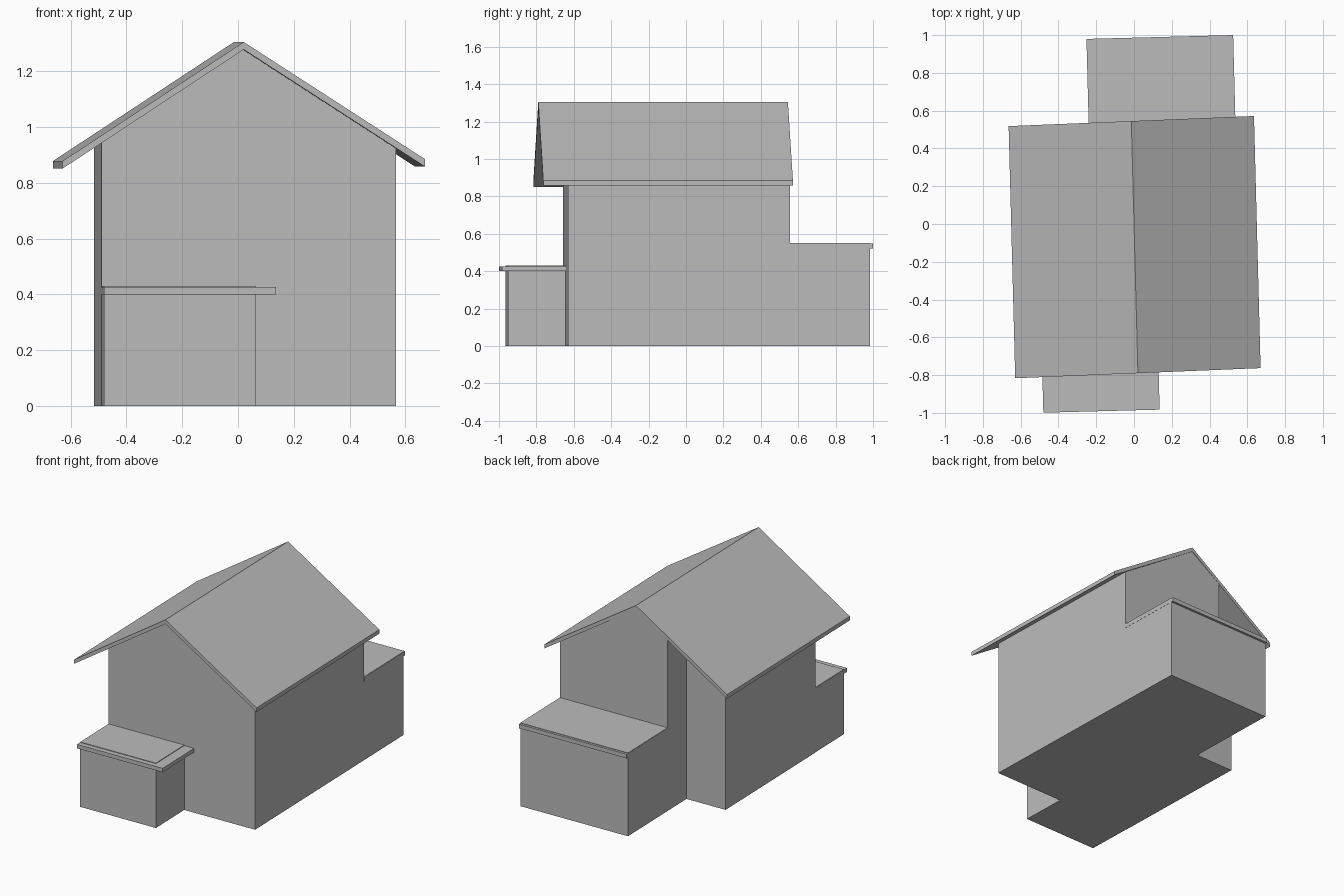
import bpy, bmesh, math

if "Cube" in bpy.data.objects:
    bpy.data.objects.remove(bpy.data.objects["Cube"])

ANGLE = math.radians(1.5)      # the whole house is turned slightly
C, S = math.cos(ANGLE), math.sin(ANGLE)
RIDGE, HALF = 1.278, 0.65      # underside of the ridge, half width of the roof
LEFT_EAVE, RIGHT_EAVE = 0.851, 0.858

grey = bpy.data.materials.new("plain grey")
grey.diffuse_color = (0.5, 0.5, 0.5, 1)
grey.use_nodes = True
grey.node_tree.nodes["Principled BSDF"].inputs["Base Color"].default_value = grey.diffuse_color


def make(name, verts, faces):
    """Mesh object from house-aligned points, turned into place."""
    me = bpy.data.meshes.new(name)
    me.from_pydata([(x * C - y * S, x * S + y * C, z) for x, y, z in verts], [], faces)
    bm = bmesh.new()
    bm.from_mesh(me)
    bmesh.ops.recalc_face_normals(bm, faces=bm.faces)
    bm.to_mesh(me)
    bm.free()
    me.materials.append(grey)
    ob = bpy.data.objects.new(name, me)
    bpy.context.collection.objects.link(ob)
    return ob


def prism(name, pts, z0, top, top_faces=None):
    """Footprint raised from z0 to the height top(x)."""
    n = len(pts)
    verts = [(x, y, z0) for x, y in pts] + [(x, y, top(x)) for x, y in pts]
    faces = [tuple(range(n))[::-1]]
    faces += [(i, (i + 1) % n, (i + 1) % n + n, i + n) for i in range(n)]
    faces += [tuple(i + n for i in f) for f in (top_faces or [range(n)])]
    return make(name, verts, faces)


def block(name, x0, x1, y0, y1, z0, z1):
    return prism(name, [(x0, y0), (x1, y0), (x1, y1), (x0, y1)], z0, lambda x: z1)


def under_roof(x):
    eave = LEFT_EAVE if x < 0 else RIGHT_EAVE
    return RIDGE - (RIDGE - eave) * abs(x) / HALF


# main walls with gables, stepped in at the back left corner
prism("main_walls",
      [(-0.507, -0.645), (0, -0.645), (0.55, -0.645), (0.55, 0.541),
       (0, 0.541), (-0.225, 0.541), (-0.225, 0.335), (-0.507, 0.335)],
      0, under_roof, [(0, 1, 4, 5, 6, 7), (1, 2, 3, 4)])

# low rear wing and its flat roof
block("rear_wing_walls", -0.225, 0.55, 0.541, 0.971, 0, 0.552)
block("rear_wing_roof", -0.226, 0.551, 0.541, 0.986, 0.522, 0.549)

# low front wing and its flat roof, overhanging front and right
block("front_wing_walls", -0.505, 0.04, -0.953, -0.645, 0, 0.43)
block("front_wing_roof", -0.506, 0.11, -0.986, -0.645, 0.40, 0.426)

# pitched roof: a thin chevron section run front to back
T = 0.027
section = [(-HALF, LEFT_EAVE), (0, RIDGE), (HALF, RIGHT_EAVE),
           (HALF, RIGHT_EAVE + T), (0, RIDGE + T), (-HALF, LEFT_EAVE + T)]
verts = [(x, y + 0.015 * x, z) for y in (-0.79, 0.545) for x, z in section]
faces = [(i, (i + 1) % 6, (i + 1) % 6 + 6, i + 6) for i in range(6)]
for k in (0, 6):
    faces += [(k, k + 1, k + 4, k + 5), (k + 1, k + 2, k + 3, k + 4)]
make("pitched_roof", verts, faces)
